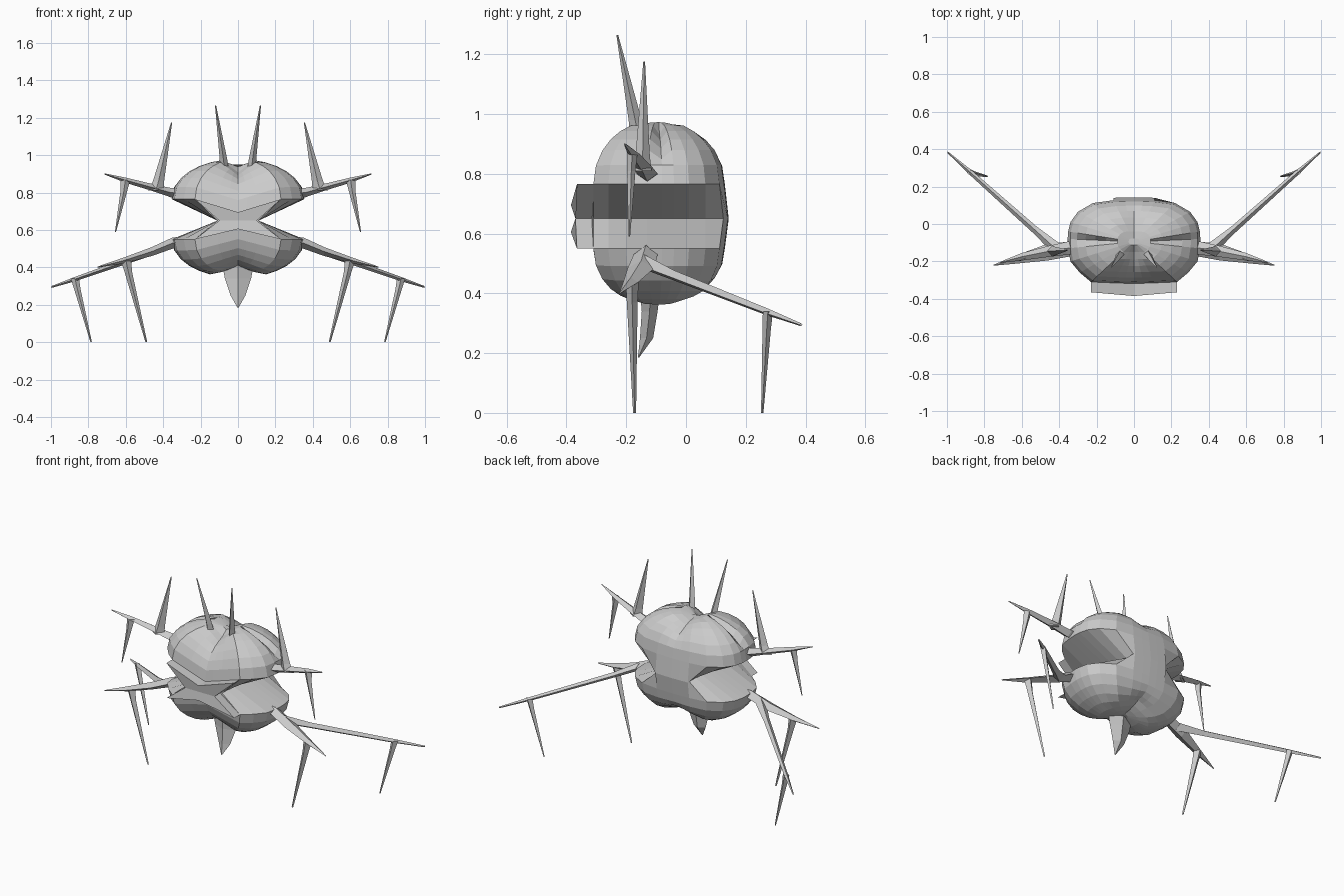
import bpy
import bmesh
import math

cube = bpy.data.objects.get("Cube")
if cube:
    bpy.data.objects.remove(cube, do_unlink=True)

grey = bpy.data.materials.new("plain grey")
grey.use_nodes = True
grey.diffuse_color = (0.6, 0.6, 0.6, 1)
grey.node_tree.nodes["Principled BSDF"].inputs["Base Color"].default_value = (0.6, 0.6, 0.6, 1)


def loft(name, rings):
    """Skin a list of equal-length rings and close both ends."""
    bm = bmesh.new()
    loops = [[bm.verts.new(p) for p in ring] for ring in rings]
    n = len(loops[0])
    for a, b in zip(loops, loops[1:]):
        for i in range(n):
            j = (i + 1) % n
            bm.faces.new((a[i], a[j], b[j], b[i]))
    bm.faces.new(loops[0])
    bm.faces.new(loops[-1])
    bmesh.ops.remove_doubles(bm, verts=bm.verts, dist=0.0005)
    bmesh.ops.recalc_face_normals(bm, faces=bm.faces)
    mesh = bpy.data.meshes.new(name)
    bm.to_mesh(mesh)
    bm.free()
    mesh.materials.append(grey)
    obj = bpy.data.objects.new(name, mesh)
    bpy.context.collection.objects.link(obj)
    return obj


def limb(name, axes, stations):
    """Tapered four-sided bar on both sides; stations are (x, y, z, half_a, half_b)."""
    for side, label in ((1, "left"), (-1, "right")):
        rings = []
        for x, y, z, a, b in stations:
            ring = []
            for u, v in ((a, 0), (0, b), (-a, 0), (0, -b)):
                d = (u, v, 0) if axes == "xy" else (0, u, v)
                ring.append((side * (x + d[0]), y + d[1], z + d[2]))
            rings.append(ring)
        loft(f"{label}_{name}", rings)


def clamp01(v):
    return max(0, min(1, v))


# Body: one footprint stacked from the twin-lobed belly to the notched crown
CREASE_Y = -.08
HALF = [(0, .130), (.05, .129), (.11, .127), (.22, .112), (.30, .065), (.34, .01),
        (.352, -.04), (.355, CREASE_Y), (.352, -.13), (.34, -.20), (.29, -.26),
        (.23, -.31), (.11, -.315), (.05, -.317), (0, -.318)]
FOOT = HALF + [(-x, y) for x, y in HALF[-2:0:-1]]
MID_Y = -0.095
STEPS = (.08, .25, .42, .58, .73, .86, .96)


def body_ring(s, z, dip, reach, valley, crease=0):
    """Scaled footprint with a centre valley that widens toward the face."""
    ring = []
    for x, y in FOOT:
        px, py = x * s, MID_Y + (y - MID_Y) * s
        width = reach + (.23 - reach) * clamp01((-.2 - py) / .1)
        depth = max(dip * clamp01((1 - s) * 2.5), abs(valley) * clamp01((MID_Y - py) / .06))
        fall = math.copysign(depth * max(0, 1 - abs(px) / width), valley)
        fold = crease if y == CREASE_Y else 0
        ring.append((px, py, z + fall - fold))
    return ring


# The waist pinches in to a narrow spine, leaving a deep groove on each flank
waist = [(max(-.11, min(.11, x)), y + (.013 if y > .1 else 0), .65) for x, y in FOOT]
rings = [body_ring(s, .55 - .205 * math.sqrt(1 - s ** 2.1), .06, .15, .06) for s in STEPS]
rings += [body_ring(1, .55, 0, .15, .055), waist, body_ring(1, .765, 0, .09, -.07)]
rings += [body_ring(s, .77 + .209 * math.sqrt(1 - s ** 2.1), .042, .09, -.07,
                    .03 if .4 < s < .9 else 0) for s in reversed(STEPS)]
loft("body", rings)

# Mouth: two V-shaped lips meeting along the waist
for name, outer, tip in (("upper_lip", .765, .695), ("lower_lip", .55, .605)):
    front = [(-.23, -.365, outer), (0, -.385, tip), (.23, -.365, outer),
             (.10, -.37, .65), (0, -.37, .65), (-.10, -.37, .65)]
    loft(name, [front, [(x, -.27, z) for x, y, z in front]])

# Crown antennae and the spikes rising from the upper arms
limb("antenna", "xy", [(.07, -.155, .90, .025, .03), (.078, -.17, .98, .02, .022),
                       (.12, -.23, 1.265, .003, .003)])
limb("upper_spike", "xy", [(.44, -.145, .81, .042, .03), (.425, -.145, .86, .03, .024),
                           (.355, -.14, 1.175, .003, .003)])

# Upper arms with hanging spikes
limb("upper_arm", "yz", [(.28, -.125, .795, .035, .022), (.36, -.13, .80, .035, .025),
                         (.45, -.145, .825, .03, .019), (.60, -.175, .866, .02, .014),
                         (.715, -.205, .90, .003, .003)])
limb("hanging_spike", "xy", [(.602, -.18, .868, .026, .018), (.61, -.183, .81, .018, .014),
                             (.655, -.19, .59, .003, .003)])

# Front arms and legs
limb("front_arm", "yz", [(.28, -.13, .54, .04, .025), (.35, -.135, .53, .04, .03),
                         (.46, -.15, .485, .045, .024), (.61, -.185, .437, .025, .016),
                         (.75, -.22, .402, .003, .003)])
limb("front_leg", "xy", [(.60, -.18, .44, .028, .022), (.585, -.18, .37, .02, .018),
                         (.49, -.172, 0, .005, .005)])

# Long rear arms and legs, branching from the front arms
limb("rear_arm", "yz", [(.41, -.14, .505, .045, .025), (.52, -.04, .46, .026, .017),
                        (.87, .272, .338, .017, .012), (.998, .385, .295, .005, .005)])
limb("rear_leg", "xy", [(.872, .274, .34, .022, .017), (.858, .27, .28, .017, .014),
                        (.785, .255, 0, .004, .004)])

# Fang under the belly
fang = []
for w, y0, y1, z in ((.085, -.155, -.085, .42), (.07, -.148, -.095, .34),
                     (.04, -.154, -.11, .25), (.003, -.161, -.157, .185)):
    fang.append([(-w, (y0 + y1) / 2, z), (0, y0, z), (w, (y0 + y1) / 2, z), (0, y1, z)])
loft("belly_fang", fang)
